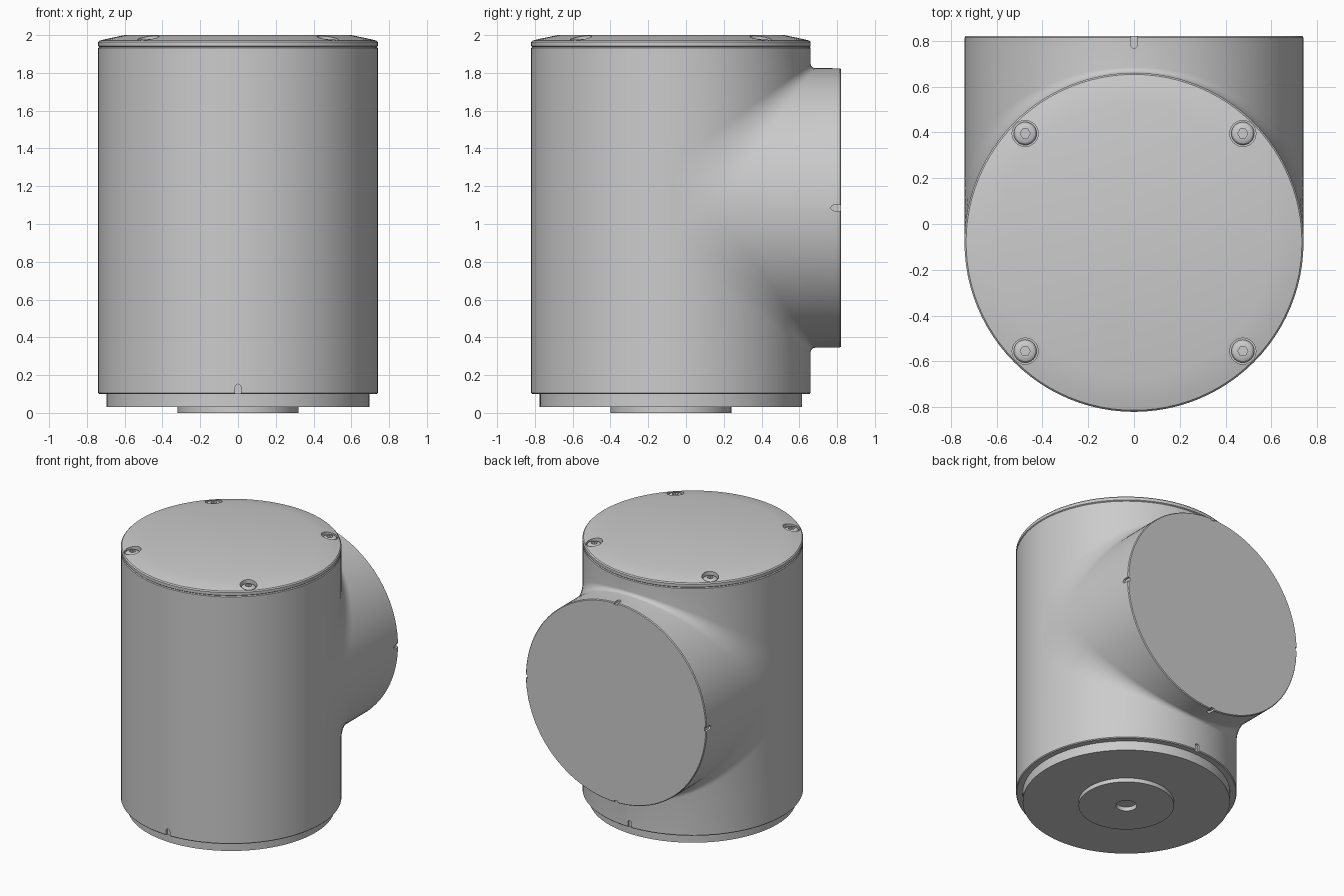
import bpy, bmesh
from math import sin, cos, pi, radians
from mathutils import Matrix, Vector

if "Cube" in bpy.data.objects:
    bpy.data.objects.remove(bpy.data.objects["Cube"])

R, CY, AZ, BACK = 0.74, -0.08, 1.085, 0.82   # radius, body axis y, branch axis z, branch end y
Z0, Z1 = 0.10, 1.937                         # body bottom and top
N, ARC = 48, 8


def finish(name, bm, smooth=True):
    bmesh.ops.remove_doubles(bm, verts=bm.verts, dist=1e-5)
    bmesh.ops.recalc_face_normals(bm, faces=bm.faces)
    me = bpy.data.meshes.new(name)
    bm.to_mesh(me)
    bm.free()
    ob = bpy.data.objects.new(name, me)
    bpy.context.collection.objects.link(ob)
    if smooth:
        shade(ob)
    return ob


def activate(ob):
    bpy.ops.object.select_all(action='DESELECT')
    ob.select_set(True)
    bpy.context.view_layer.objects.active = ob


def shade(ob):
    activate(ob)
    bpy.ops.object.shade_smooth_by_angle(angle=radians(25))


def cut(ob, cutter):
    cutter.hide_render = True
    mod = ob.modifiers.new("cut", 'BOOLEAN')
    mod.operation, mod.solver, mod.object = 'DIFFERENCE', 'EXACT', cutter
    activate(ob)
    bpy.ops.object.modifier_apply(modifier=mod.name)
    bpy.data.objects.remove(cutter)
    shade(ob)


def loft(bm, rows, closed=False):
    rows = [[bm.verts.new(p) for p in row] for row in rows]
    pairs = zip(rows, rows[1:] + rows[:1]) if closed else zip(rows, rows[1:])
    for a, b in pairs:
        for i in range(len(a) - 1):
            bm.faces.new((a[i], a[i + 1], b[i + 1], b[i]))


def revolve(bm, profile, cx=0.0, cy=CY, seg=96):
    # profile runs from the axis to the axis; the axis points collapse when welded
    rows = [[(cx + r * cos(2 * pi * k / seg), cy + r * sin(2 * pi * k / seg), z)
             for r, z in profile] for k in range(seg)]
    loft(bm, rows, True)
    bmesh.ops.remove_doubles(bm, verts=bm.verts, dist=1e-5)


# Body: two equal cylinders crossing, with a fillet widening toward the sides
def fillet(y):
    return 0.235 - 0.285 * y


def branch_profile(phi, s):
    x, c = R * cos(phi), R * sin(phi)
    w, k = fillet(c), 0.993
    ze = Z1 if s > 0 else Z0
    pts = [(x * k, CY + c * k, ze), (x, CY + c, ze - s * 0.006)]
    for i in range(ARC + 1):
        t = pi / 2 * i / ARC
        pts.append((x, CY + c + w * (1 - cos(t)), AZ + s * (c + w * (1 - sin(t)))))
    pts += [(x, BACK - 0.006, AZ + s * c), (x * k, BACK, AZ + s * c * k)]
    return pts


def front_profile(phi):
    x, y, k, w = R * cos(phi), R * sin(phi), 0.993, fillet(0)
    return [(x * k, CY + y * k, Z0), (x, CY + y, Z0 + 0.006), (x, CY + y, AZ - w),
            (x, CY + y, AZ + w), (x, CY + y, Z1 - 0.006), (x * k, CY + y * k, Z1)]


bm = bmesh.new()
for s in (1, -1):
    loft(bm, [branch_profile(pi * i / N, s) for i in range(N + 1)])
loft(bm, [front_profile(pi + pi * i / N) for i in range(N + 1)])
bmesh.ops.remove_doubles(bm, verts=bm.verts, dist=1e-5)
bmesh.ops.holes_fill(bm, edges=[e for e in bm.edges if e.is_boundary], sides=0)
body = finish("tee_body", bm)

# Alignment notches: round-ended slots in the body's lower rim and the branch rim
X, Y, Z = Vector((1, 0, 0)), Vector((0, 1, 0)), Vector((0, 0, 1))
axis_b, axis_a = Vector((0, CY, Z0)), Vector((0, BACK, AZ))
slots = [(axis_b + d * R, Z, d) for d in (Y, -Y)]
slots += [(axis_a + d * R, -Y, d) for d in (X, -X, Z, -Z)]
bm = bmesh.new()
outline = [(0.015, -0.03)] + [(0.015 * cos(pi * i / 8), 0.037 + 0.015 * sin(pi * i / 8))
                              for i in range(9)] + [(-0.015, -0.03)]
for origin, along, out in slots:
    side = along.cross(out)
    rings = [[bm.verts.new(origin + side * u + along * v + out * d) for u, v in outline]
             for d in (-0.015, 0.03)]
    a, b = rings
    bm.faces.new(a)
    bm.faces.new(b)
    for i in range(len(a)):
        j = (i + 1) % len(a)
        bm.faces.new((a[i], a[j], b[j], b[i]))
cut(body, finish("notch_cutter", bm, False))

# Lid with sloped rim and four screw recesses
bm = bmesh.new()
revolve(bm, [(0, 1.937), (0.735, 1.937), (0.74, 1.942), (0.74, 1.963), (0.733, 1.971),
             (0.70, 1.979), (0.60, 2.0), (0, 2.0)])
lid = finish("lid", bm)
spots = [(sx * 0.475, CY + sy * 0.475) for sx in (1, -1) for sy in (1, -1)]
bm = bmesh.new()
for x, y in spots:
    revolve(bm, [(0, 1.953), (0.057, 1.953), (0.057, 2.05), (0, 2.05)], x, y, 32)
cut(lid, finish("recess_cutter", bm, False))

# Socket screws
for n, (x, y) in enumerate(spots):
    bm = bmesh.new()
    revolve(bm, [(0, 1.95), (0.05, 1.95), (0.05, 1.965), (0.043, 1.974), (0.03, 1.98),
                 (0, 1.98)], x, y, 32)
    screw = finish("screw_%d" % (n + 1), bm)
    bm = bmesh.new()
    revolve(bm, [(0, 1.962), (0.022, 1.962), (0.022, 2.0), (0, 2.0)], x, y, 6)
    cut(screw, finish("hex_cutter", bm, False))

# Base plate with raised hub and centre hole
bm = bmesh.new()
revolve(bm, [(0, 0.03), (0.07, 0.03), (0.07, 0.0), (0.32, 0.0), (0.32, 0.03),
             (0.695, 0.03), (0.695, 0.10), (0, 0.10)])
finish("base_plate", bm)
